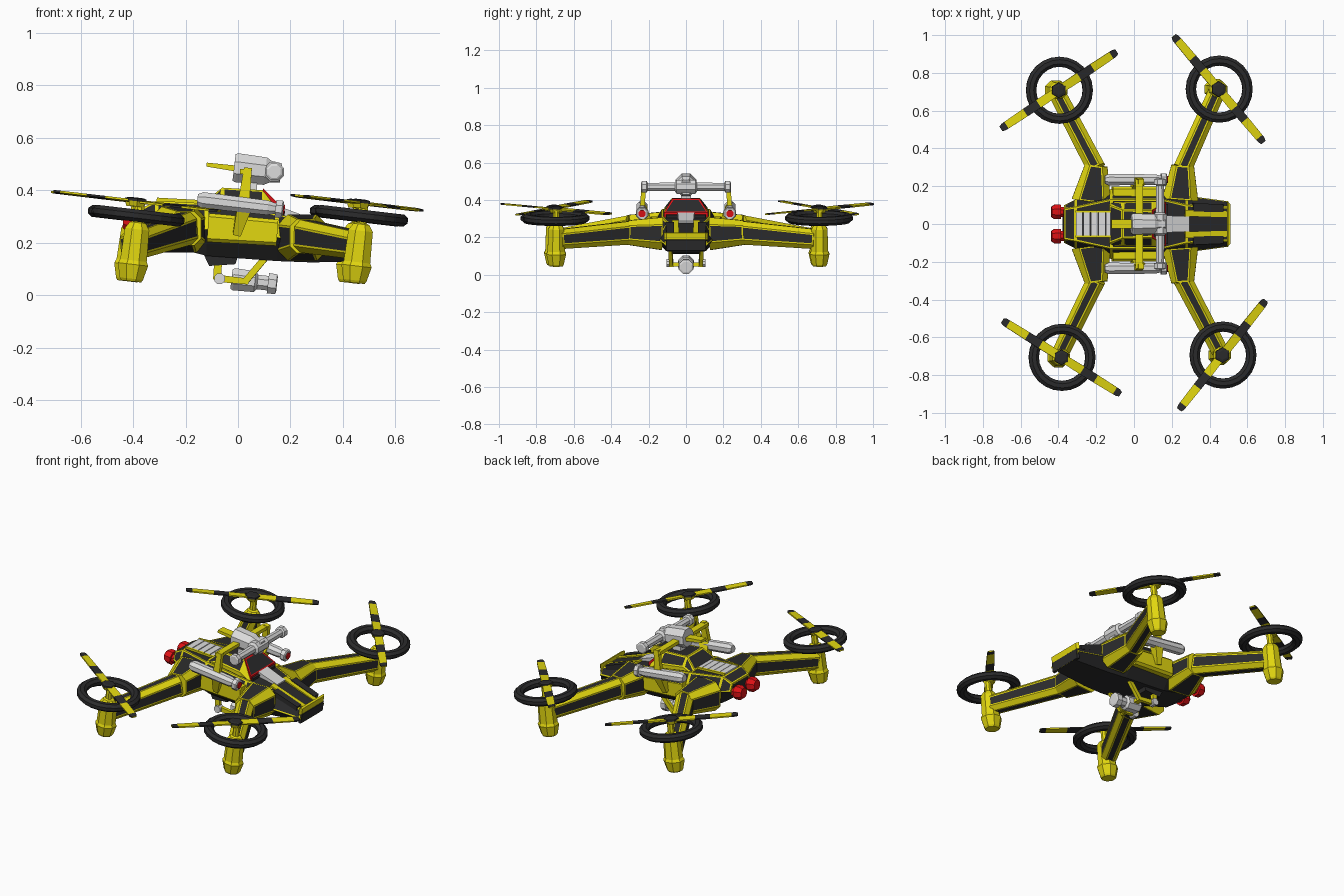
import bpy, bmesh, math
from mathutils import Vector, Matrix

if "Cube" in bpy.data.objects:
    bpy.data.objects.remove(bpy.data.objects["Cube"])

COL = {"yellow": (0.76, 0.68, 0.005), "black": (0.024, 0.024, 0.025),
       "light_grey": (0.72, 0.72, 0.72), "red": (0.75, 0.006, 0.008)}
MAT = {}
for n, c in COL.items():
    MAT[n] = bpy.data.materials.new(n)
    MAT[n].diffuse_color = (*c, 1)
TILT = math.radians(6.7)   # the whole craft pitches nose down


def finish(name, bm, mats):
    me = bpy.data.meshes.new(name)
    bm.to_mesh(me)
    bm.free()
    for m in mats:
        me.materials.append(MAT[m])
    ob = bpy.data.objects.new(name, me)
    bpy.context.collection.objects.link(ob)
    return ob


def loft(name, rings, mats, sel=None):
    """Skin rings; sel(side, segment) gives (inset, material index) or None."""
    bm = bmesh.new()
    vs = [[bm.verts.new(p) for p in r] for r in rings]
    n, jobs = len(rings[0]), []
    for k in range(len(vs) - 1):
        for j in range(n):
            i = (j + 1) % n
            f = bm.faces.new((vs[k][j], vs[k][i], vs[k + 1][i], vs[k + 1][j]))
            job = sel and sel(j, k)
            if job:
                jobs.append((f, job))
    bm.faces.new(vs[0])
    bm.faces.new(vs[-1])
    bmesh.ops.recalc_face_normals(bm, faces=bm.faces)
    for f, (t, m) in jobs:
        if t:
            bmesh.ops.inset_individual(bm, faces=[f], thickness=t)
        f.material_index = m
    return finish(name, bm, mats)


def beam(name, p0, p1, s0, s1, mats, chamfer=0.0, inset=0.0):
    """Tapered bar between two points; s = (width, height)."""
    p0, p1 = Vector(p0), Vector(p1)
    d = (p1 - p0).normalized()
    ref = Vector((0, 0, 1)) if abs(d.z) < 0.9 else Vector((1, 0, 0))
    side = d.cross(ref).normalized()
    up = side.cross(d)
    rings = []
    for p, (w, h) in ((p0, s0), (p1, s1)):
        w, h, c = w / 2, h / 2, chamfer * min(w, h)
        if c:
            pts = [(c - w, -h), (w - c, -h), (w, c - h), (w, h - c),
                   (w - c, h), (c - w, h), (-w, h - c), (-w, c - h)]
        else:
            pts = [(-w, -h), (w, -h), (w, h), (-w, h)]
        rings.append([p + side * a + up * b for a, b in pts])
    return loft(name, rings, mats, (lambda j, k: (inset, 1) if j % 2 == 0 else None) if inset else None)


def lathe(name, p0, axis, prof, mat, n=8, sx=1.0):
    """Turn (distance, radius) pairs round an axis."""
    p0 = Vector(p0)
    q = Vector((0, 0, 1)).rotation_difference(Vector(axis))
    rings = [[p0 + q @ Vector((sx * r * math.cos(a), r * math.sin(a), t))
              for a in [2 * math.pi * (i + 0.5) / n for i in range(n)]] for t, r in prof]
    return loft(name, rings, [mat])


FWD = Vector((math.cos(TILT), 0, -math.sin(TILT)))
UP = Vector((math.sin(TILT), 0, math.cos(TILT)))

# fuselage: black belly, black panels edged in yellow above
hull = [(-.37, .24, .285, .33, .07, .10, .08), (-.31, .20, .28, .36, .09, .13, .09),
        (-.12, .15, .25, .35, .11, .185, .13), (.15, .13, .22, .31, .11, .185, .13),
        (.28, .125, .19, .28, .10, .15, .10), (.50, .13, .165, .205, .08, .12, .09)]
six = lambda x, zb, zm, zt, wb, wm, wt: [Vector(v) for v in (
    (x, -wb, zb), (x, wb, zb), (x, wm, zm), (x, wt, zt), (x, -wt, zt), (x, -wm, zm))]
loft("fuselage", [six(*s) for s in hull], ["yellow", "black"],
     lambda j, k: (0, 1) if j in (0, 1, 5) else (.011, 1))
beam("nose_cap", (.495, 0, .207), (.508, 0, .205), (.235, .04), (.21, .035), ["yellow"])
beam("nose_chin", (.49, 0, .16), (.504, 0, .158), (.22, .06), (.21, .055), ["black"])
beam("tail_plate", (-.365, 0, .285), (-.374, 0, .286), (.17, .08), (.15, .07), ["black"])
beam("keel", (-.065, 0, .19), (-.06, 0, .115), (.18, .16), (.18, .1), ["black"])

# canopy with a red framed windscreen
can = [(-.13, .32, .335, .355, .12, .12, .10), (-.06, .32, .36, .41, .12, .115, .075),
       (.10, .29, .34, .40, .12, .12, .07), (.165, .28, .30, .325, .11, .12, .11)]
loft("canopy", [six(*s) for s in can], ["yellow", "black"],
     lambda j, k: (.012, 1) if j in (2, 3, 4) and k < 2 else None)
loft("windscreen_frame", [[Vector((x, y, z)) for y, z in ((-w, z0), (w, z0), (w, z1), (-w, z1))]
     for x, w, z0, z1 in ((.095, .073, .37, .408), (.17, .118, .31, .333))],
     ["red", "black"], lambda j, k: (.013, 1) if j == 2 else None)
beam("dash", (.15, 0, .30), (.175, 0, .295), (.22, .06), (.21, .05), ["black"])
beam("nose_hatch", (.165, 0, .32), (.29, 0, .278), (.09, .03), (.08, .02), ["light_grey"])

# rear deck grille
for i in range(5):
    x = -.29 + i * .04
    beam(f"grille_slat_{i}", (x - .018, 0, .360 - .055 * (x + .31)),
         (x + .018, 0, .359 - .055 * (x + .31)), (.12, .02), (.12, .02), ["light_grey"])

for s, tag in ((1, "left"), (-1, "right")):
    # nose stripes, side boxes and thrusters
    beam(f"grille_rail_{tag}", (-.31, s * .066, .361), (-.11, s * .066, .35), (.012, .022), (.012, .022), ["yellow"])
    beam(f"nose_stripe_{tag}", (.27, s * .058, .286), (.5, s * .052, .207), (.035, .012), (.03, .008), ["yellow"])
    beam(f"nose_block_{tag}", (.31, s * .088, .262), (.47, s * .084, .212), (.045, .04), (.04, .025), ["black"])
    beam(f"side_box_{tag}", (-.115, s * .165, .258), (.15, s * .165, .238), (.065, .11), (.065, .10), ["yellow"], .2)
    lathe(f"thruster_{tag}", (-.36, s * .064, .275), -FWD,
          [(0, .028), (.03, .028), (.03, .042), (.06, .042), (.078, .03)], "red")
    # side cannon with red muzzle
    lathe(f"side_cannon_{tag}", (-.155, s * .235, .365), FWD,
          [(0, .022), (.02, .033), (.27, .03), (.30, .022), (.30, .036), (.325, .036), (.33, .03)], "light_grey")
    lathe(f"cannon_muzzle_{tag}", (.172, s * .235, .327), FWD, [(0, .02), (.006, .02)], "red")
    # yellow frame carrying the upper guns
    beam(f"frame_leg_{tag}", (-.005, s * .19, .235), (.03, s * .235, .36), (.05, .03), (.05, .06), ["yellow"])
    beam(f"frame_post_{tag}", (.02, s * .235, .34), (.038, s * .225, .485), (.025, .045), (.025, .03), ["yellow"])
    # lower gun hangers
    beam(f"hanger_{tag}", (.11, s * .085, .15), (.03, s * .08, .055), (.02, .025), (.02, .025), ["yellow"])
    beam(f"hanger_rail_{tag}", (-.085, s * .08, .065), (.04, s * .08, .052), (.02, .028), (.02, .022), ["yellow"])
    beam(f"hanger_strut_{tag}", (-.08, s * .08, .06), (-.075, s * .08, .14), (.02, .03), (.02, .03), ["yellow"])
    lathe(f"hanger_pivot_{tag}", (-.07, s * .068, .063), (0, s, 0), [(0, .022), (.035, .022)], "light_grey")
    # upper cross barrel
    lathe(f"cross_barrel_{tag}", (.138, 0, .47), (0, s, 0),
          [(0, .04), (.05, .04), (.06, .025), (.205, .023), (.21, .034), (.235, .034), (.24, .025)], "light_grey")

# upper turret, lower gun and their bars
beam("frame_crossbar", (.028, -.235, .472), (.028, .235, .472), (.04, .02), (.04, .02), ["yellow"])
beam("turret_tail", (-.12, 0, .498), (.03, 0, .478), (.05, .015), (.05, .025), ["yellow"])
lathe("turret", (-.015, 0, .487), FWD, [(0, .055), (.01, .06), (.12, .057), (.14, .045), (.18, .04)], "light_grey")
beam("turret_mount", (.04, 0, .38), (.05, 0, .45), (.06, .06), (.05, .05), ["light_grey"])
beam("hanger_crossbar", (.02, -.085, .055), (.02, .085, .055), (.03, .02), (.03, .02), ["yellow"])
lathe("lower_gun", (-.025, 0, .062), FWD,
      [(0, .04), (.01, .046), (.09, .043), (.10, .03), (.14, .03), (.14, .042), (.172, .041), (.175, .03)], "light_grey")

# shoulders, arms, motor pods and rotors: hub x, hub y, hub z, blade angle
ROTORS = {"front_left": (.448, .714, .352, -49.7), "front_right": (.468, -.694, .352, 51.5),
          "rear_left": (-.398, .708, .358, 33.5), "rear_right": (-.384, -.706, .358, -31.8)}
for tag, (hx, hy, hz, ang) in ROTORS.items():
    s, front = (1 if hy > 0 else -1), hx > 0
    a0, a1 = ((.245, .13, .22), (.258, .31, .225)) if front else ((-.225, .12, .25), (-.20, .31, .255))
    w = .19 if front else .21
    flip = lambda p: (p[0], s * p[1], p[2])
    beam(f"shoulder_{tag}", flip(a0), flip(a1), (w, .175), (.12, .13), ["yellow", "black"], .22, .011)
    pod = Vector((hx + .012, hy, hz)) - UP * .307
    beam(f"arm_{tag}", flip((a1[0], .295, a1[2])), (hx - .01, hy - s * .015, .19),
         (.10, .125), (.09, .105), ["yellow", "black"], .25, .011)
    lathe(f"motor_pod_{tag}", pod, UP,
          [(0, .038), (.01, .044), (.065, .057), (.08, .05), (.20, .046), (.225, .03), (.23, .018), (.306, .018)],
          "yellow", 8, 1.1)
    # guard ring
    M = Matrix.Translation(Vector((hx + .003, hy, .303))) @ Matrix.Rotation(TILT, 4, 'Y')
    bm = bmesh.new()
    n, m = 24, 8
    g = [[bm.verts.new(M @ Vector(((.151 + .029 * math.cos(v)) * math.cos(u),
         (.151 + .029 * math.cos(v)) * math.sin(u), .025 * math.sin(v))))
         for v in [2 * math.pi * (j + .5) / m for j in range(m)]] for u in [2 * math.pi * i / n for i in range(n)]]
    for i in range(n):
        for j in range(m):
            I, J = (i + 1) % n, (j + 1) % m
            bm.faces.new((g[i][j], g[I][j], g[I][J], g[i][J]))
    bmesh.ops.recalc_face_normals(bm, faces=bm.faces)
    finish(f"guard_ring_{tag}", bm, ["black"])
    # striped two-bladed propeller, hub on top
    M = Matrix.Translation(Vector((hx, hy, hz))) @ Matrix.Rotation(TILT, 4, 'Y') @ Matrix.Rotation(math.radians(ang), 4, 'Z')
    for half in (0, 1):
        H = M @ Matrix.Rotation(math.pi * half, 4, 'Z') @ Matrix.Rotation(.1, 4, 'X')
        rings = [[H @ Vector((r, y, z)) for y, z in ((-b, -.004), (b, -.004), (b, .004), (-b, .004))]
                 for r, b in ((.0, .022), (.13, .024), (.215, .023), (.335, .021), (.355, .02), (.37, .014))]
        loft(f"propeller_{tag}_{half}", rings, ["yellow", "black"], lambda j, k: (0, 1) if k in (1, 3, 4) else None)
    lathe(f"propeller_hub_{tag}", Vector((hx, hy, hz)) - UP * .02, UP, [(0, .03), (.02, .038)], "yellow", 6)
    lathe(f"propeller_cap_{tag}", Vector((hx, hy, hz)), UP, [(0, .042), (.01, .04), (.014, .025)], "black", 6)

for m in bpy.data.materials:
    if m.users and not m.is_grease_pencil:
        m.use_nodes = True
        m.node_tree.nodes["Principled BSDF"].inputs["Base Color"].default_value = m.diffuse_color
